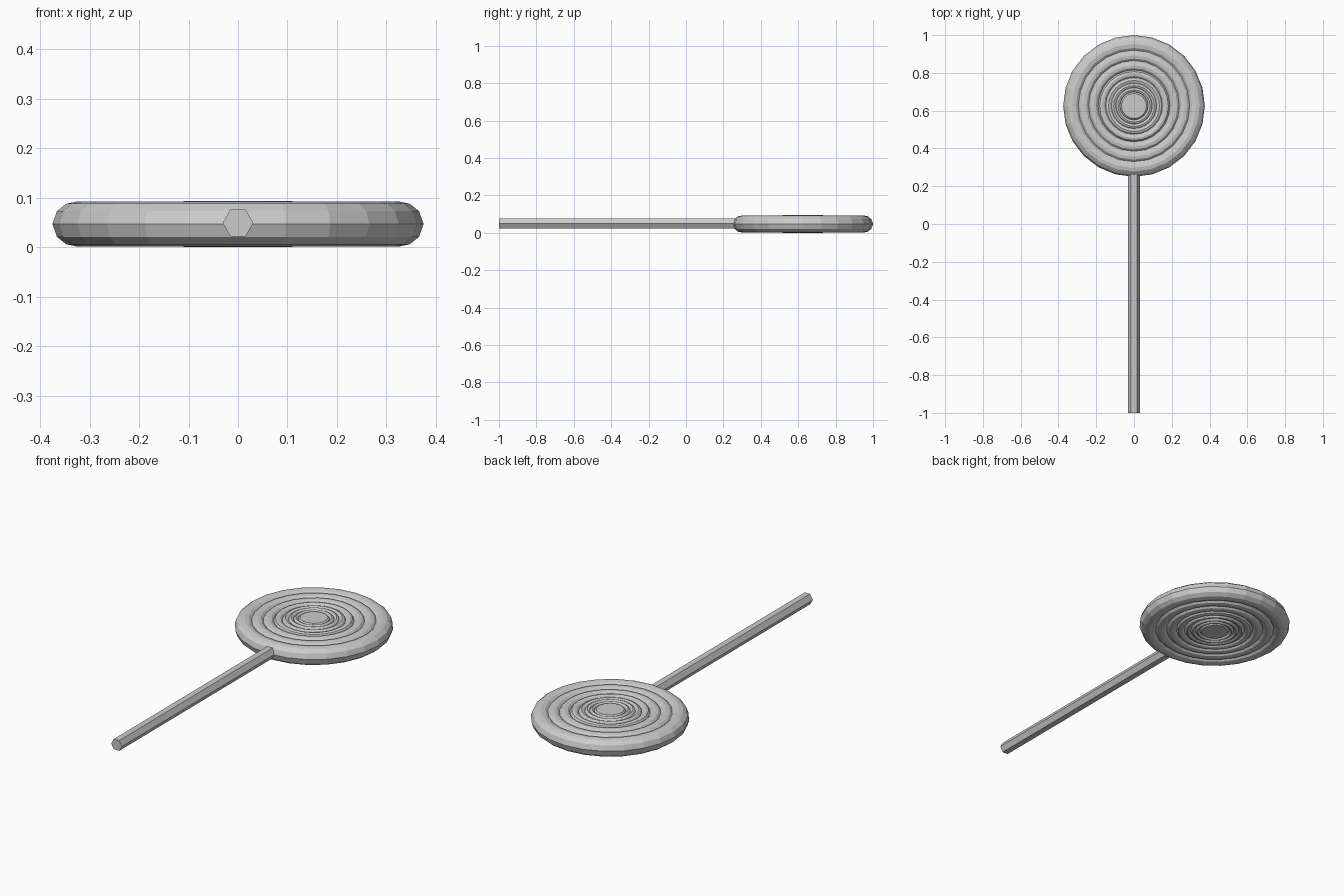
import bpy, bmesh
from math import sin, cos, pi, radians
from mathutils import Matrix, Vector

if "Cube" in bpy.data.objects:
    bpy.data.objects.remove(bpy.data.objects["Cube"])

MID_Z = 0.047
CENTRE = Vector((0, 0.625, MID_Z))
SIDES = 24


def finish(name, bm):
    bmesh.ops.remove_doubles(bm, verts=bm.verts, dist=1e-5)
    bmesh.ops.recalc_face_normals(bm, faces=bm.faces)
    mesh = bpy.data.meshes.new(name)
    bm.to_mesh(mesh)
    bm.free()
    obj = bpy.data.objects.new(name, mesh)
    bpy.context.collection.objects.link(obj)
    return obj


# Half profile of the candy (radius, height above its middle): hub, ridges, rim
grooves = [0.074, 0.096, 0.12, 0.15, 0.19, 0.24, 0.295]
half = [(0, 0.0455), (0.066, 0.0455), (0.074, 0.037)]
for a, b in zip(grooves, grooves[1:]):
    w = b - a
    top = 0.0468 if b < 0.125 else 0.0445
    low = top - min(0.013, 0.3 * w + 0.002)
    half += [(a + 0.2 * w, top - 0.003), (a + 0.5 * w, top),
             (a + 0.8 * w, top - 0.003), (b, low)]
half += [(0.307, 0.041), (0.328, 0.0450), (0.347, 0.041),
         (0.366, 0.026), (0.375, 0.0)]
profile = half + [(r, -h) for r, h in reversed(half[:-1])]

# Candy disc: profile turned round the vertical axis
bm = bmesh.new()
verts = [bm.verts.new(CENTRE + Vector((r, 0, h))) for r, h in profile]
edges = [bm.edges.new(pair) for pair in zip(verts, verts[1:])]
bmesh.ops.spin(bm, geom=verts + edges, cent=CENTRE, axis=(0, 0, 1),
               angle=2 * pi, steps=SIDES, use_merge=True)
finish("candy_disc", bm)

# Hexagonal stick, running along y into the candy rim
START, END = -1.0, 0.30
bm = bmesh.new()
bmesh.ops.create_cone(bm, cap_ends=True, segments=6, radius1=0.031,
                      radius2=0.031, depth=END - START)
turn = Matrix.Rotation(radians(90), 4, 'X') @ Matrix.Rotation(radians(30), 4, 'Z')
# put hexagon corners on the left and right
if max(abs((turn @ v.co).x) for v in bm.verts) < 0.0305:
    turn = Matrix.Rotation(radians(90), 4, 'X')
move = Matrix.Translation((0, (START + END) / 2, MID_Z + 0.002))
bmesh.ops.transform(bm, matrix=move @ turn, verts=bm.verts)
finish("stick", bm)
